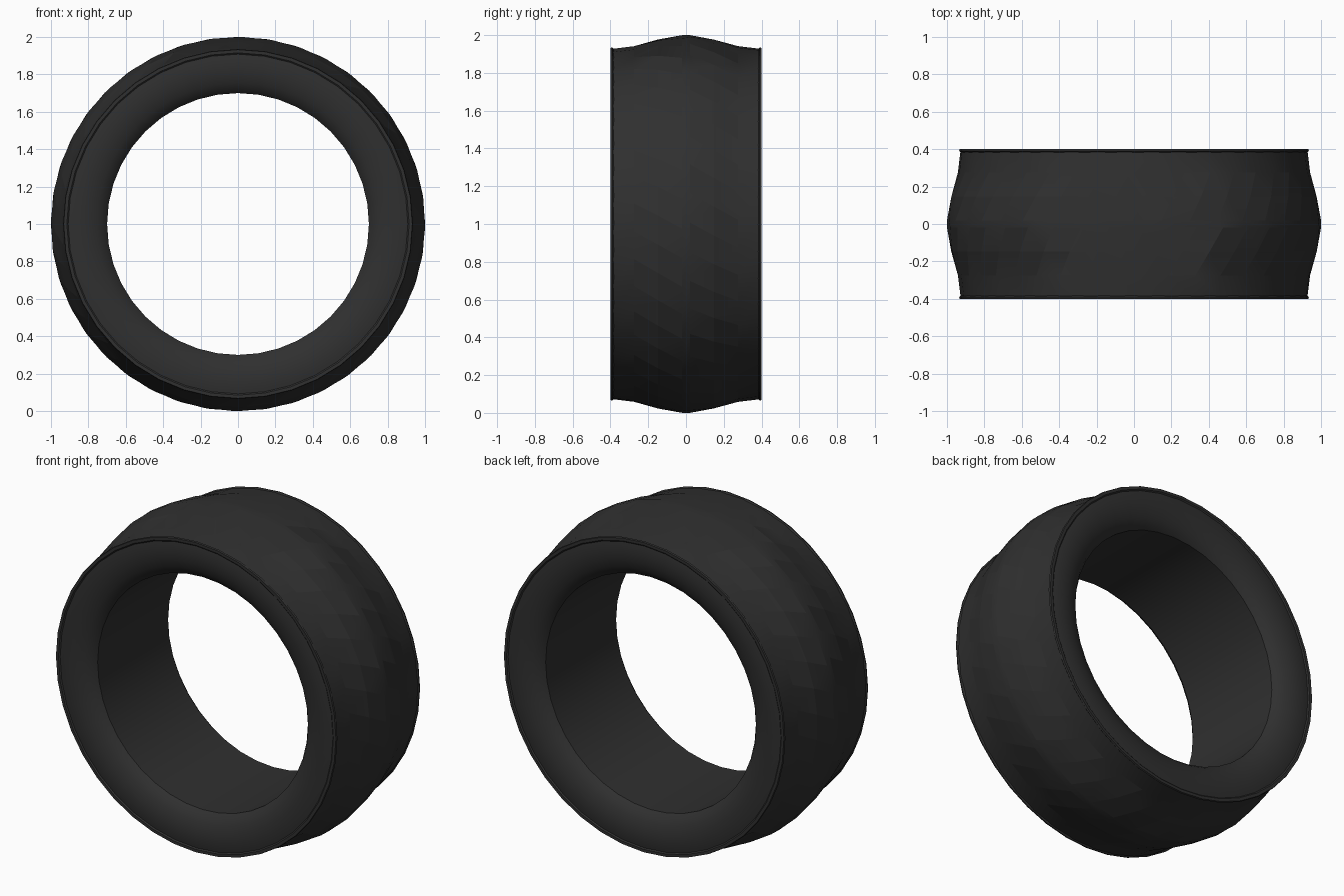
import bpy, bmesh
from math import sin, cos, pi, radians

cube = bpy.data.objects.get("Cube")
if cube:
    bpy.data.objects.remove(cube, do_unlink=True)

SIDES = 40
STEP = 2 * pi / SIDES
SLANT = 0.55          # helical lean of the tread pattern, radians per unit width

rubber = bpy.data.materials.new("black_rubber")
rubber.use_nodes = True
colour = (0.029, 0.029, 0.029, 1)
rubber.diffuse_color = colour
shader = rubber.node_tree.nodes["Principled BSDF"]
shader.inputs["Base Color"].default_value = colour
shader.inputs["Roughness"].default_value = 0.8


def lathe(bm, profile, twist):
    """Sweep (radius, y) points round the axle; returns faces[row][column]."""
    rings = []
    for radius, y in profile:
        angles = [k * STEP + twist(y) for k in range(SIDES)]
        rings.append([bm.verts.new((radius * cos(a), y, 1 + radius * sin(a)))
                      for a in angles])
    return [[bm.faces.new((a[k], b[k], b[(k + 1) % SIDES], a[(k + 1) % SIDES]))
             for k in range(SIDES)] for a, b in zip(rings, rings[1:])]


def finish(bm, name):
    mesh = bpy.data.meshes.new(name)
    bm.to_mesh(mesh)
    bm.free()
    mesh.materials.append(rubber)
    obj = bpy.data.objects.new(name, mesh)
    bpy.context.collection.objects.link(obj)
    bpy.ops.object.select_all(action="DESELECT")
    obj.select_set(True)
    bpy.context.view_layer.objects.active = obj
    bpy.ops.object.shade_smooth_by_angle(angle=radians(25))


def tread_twist(y):
    phase = 0.019 if y > 0 else -0.036
    return phase - SLANT * max(-0.275, min(0.275, y))


# Crowned tread with a slanted checker of sunken panels on each half
half = [(1.0, 0.02), (0.978, 0.147), (0.942, 0.275), (0.928, 0.39)]
tread_profile = [(r, -y) for r, y in reversed(half)] + half
bm = bmesh.new()
rows = lathe(bm, tread_profile, tread_twist)
panels = [face for row in (1, 2, 4, 5) for k, face in enumerate(rows[row])
          if (k + row) % 2 == (row > 3)]
bmesh.ops.inset_individual(bm, faces=panels, thickness=0.003, depth=-0.014)
finish(bm, "tread")

# Sidewalls with a thin outer lip, rounded down to the bead, and the inner wall
wall = [(0.925, 0.38), (0.935, 0.39), (0.932, 0.4), (0.915, 0.4),
        (0.908, 0.394), (0.89, 0.397), (0.85, 0.4), (0.80, 0.395),
        (0.755, 0.38), (0.72, 0.36), (0.70, 0.335)]
wall_profile = wall + [(r, -y) for r, y in reversed(wall)]
bm = bmesh.new()
lathe(bm, wall_profile, lambda y: 0)
finish(bm, "sidewalls_and_inner_wall")
